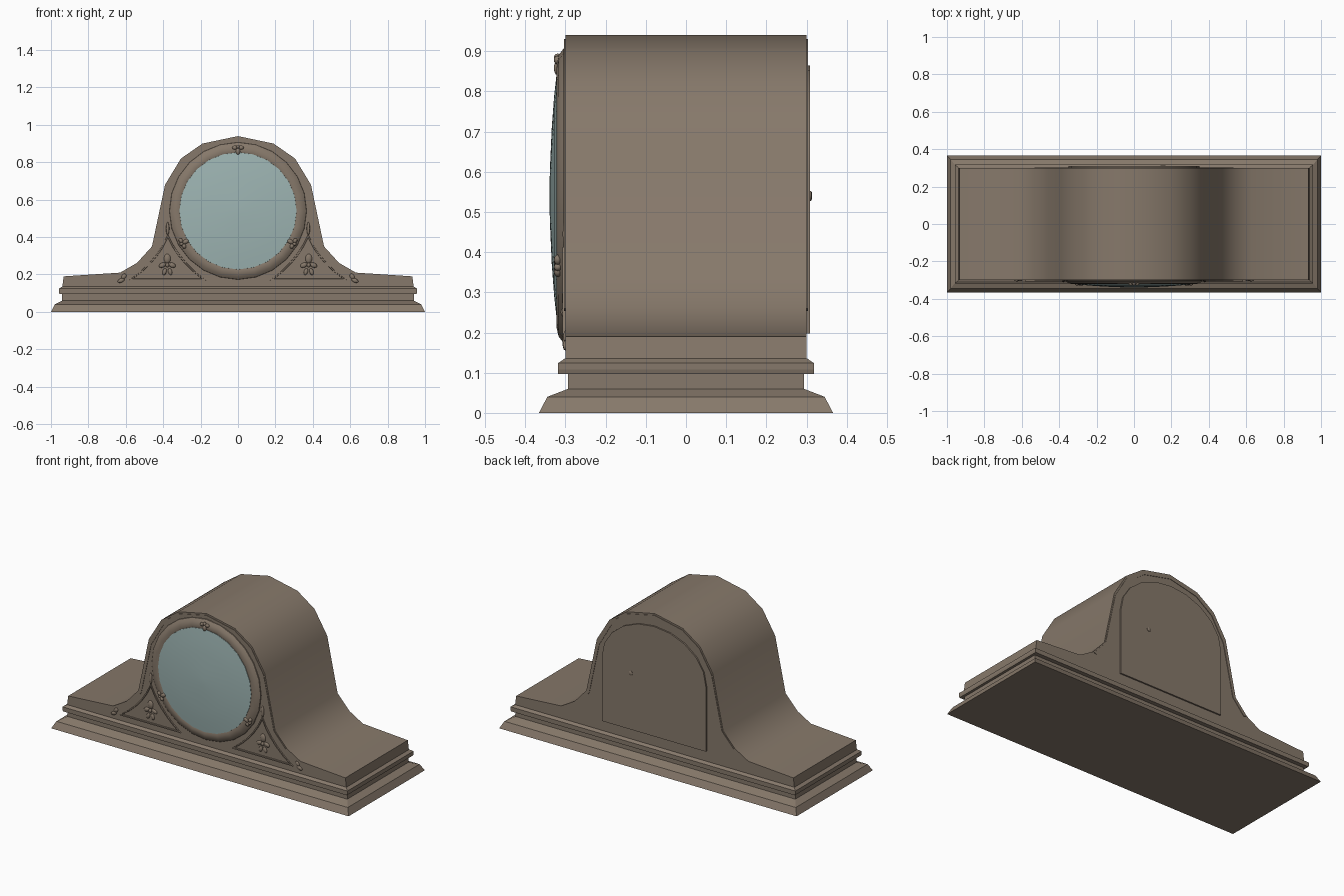
import bpy, bmesh, math
from mathutils import Vector

if "Cube" in bpy.data.objects:
    bpy.data.objects.remove(bpy.data.objects["Cube"])


def material(name, rgb):
    m = bpy.data.materials.new(name)
    m.diffuse_color = (*rgb, 1)
    m.use_nodes = True
    m.node_tree.nodes["Principled BSDF"].inputs["Base Color"].default_value = m.diffuse_color
    return m


WOOD = material("brown wood", (0.24, 0.19, 0.145))
GLASS = material("pale teal glass", (0.34, 0.46, 0.45))


def finish(bm, name, mat, angle=None):
    bmesh.ops.recalc_face_normals(bm, faces=bm.faces)
    me = bpy.data.meshes.new(name)
    bm.to_mesh(me)
    bm.free()
    me.materials.append(mat)
    ob = bpy.data.objects.new(name, me)
    bpy.context.collection.objects.link(ob)
    if angle:
        bpy.ops.object.select_all(action='DESELECT')
        ob.select_set(True)
        bpy.context.view_layer.objects.active = ob
        bpy.ops.object.shade_smooth_by_angle(angle=math.radians(angle))
    return ob


def loft(rings, name, mat, angle=None, caps=True, closed=False):
    """Skin a list of equal-length point rings."""
    bm = bmesh.new()
    vs = [[bm.verts.new(p) for p in r] for r in rings]
    pairs = list(zip(vs, vs[1:])) + ([(vs[-1], vs[0])] if closed else [])
    for a, b in pairs:
        for i in range(len(a)):
            j = (i + 1) % len(a)
            bm.faces.new((a[i], a[j], b[j], b[i]))
    if caps and not closed:
        bm.faces.new(vs[0])
        bm.faces.new(vs[-1])
    return finish(bm, name, mat, angle)


def prism(outline, y0, y1, name):
    return loft([[(x, y, z) for x, z in outline] for y in (y0, y1)], name, WOOD, 35)


def lathe(profile, name, mat, n=24, cx=0, cz=0.54, angle=40):
    rings = [[(cx + r * math.cos(math.tau * k / n), y, cz + r * math.sin(math.tau * k / n))
              for k in range(n)] for r, y in profile]
    return loft(rings, name, mat, angle)


def blobs(items, name):
    """Flattened carved lobes: (x, z, half width, half height, tilt)."""
    bm = bmesh.new()
    for x, z, w, h, tilt, y, d in items:
        made = bmesh.ops.create_uvsphere(bm, u_segments=8, v_segments=6, radius=1)
        c, s = math.cos(tilt), math.sin(tilt)
        for v in made["verts"]:
            a, b = v.co.x * w, v.co.z * h
            v.co = Vector((x + a * c - b * s, y + v.co.y * d, z + a * s + b * c))
    return finish(bm, name, WOOD, 60)


# stepped plinth with flared foot and waist moulding
steps = [(1, .366, 0), (.98, .345, .04), (.94, .293, .06), (.94, .293, .097),
         (.955, .318, .097), (.958, .318, .108), (.958, .318, .124), (.94, .302, .135)]
loft([[(sx * hx, sy * hy, z) for sx, sy in ((-1, -1), (1, -1), (1, 1), (-1, 1))]
      for hx, hy, z in steps], "plinth", WOOD)

# hump-backed case
half = [(.94, .13), (.932, .19), (.63, .21), (.54, .262), (.46, .35),
        (.39, .68), (.305, .82), (.19, .90)]
case = half + [(0, .94)] + [(-x, z) for x, z in reversed(half)]
prism(case, -.30, .30, "case")

# raised edge bead following the hump on both faces
hump = case[3:-3]
inner = [(x * .955, z - (.028 if z > .6 else .008)) for x, z in hump]
outer = [(x * .985, z - (.01 if z > .6 else .002)) for x, z in hump]
for label, y0, y1 in (("front", -.29, -.303), ("back", .29, .303)):
    prism(outer + inner[::-1], y0, y1, label + "_edge_bead")

# bezel and domed glass
lathe([(.368, -.295), (.366, -.305), (.35, -.317), (.328, -.322), (.312, -.319),
       (.30, -.314)], "bezel", WOOD)
lathe([(.314, -.315), (.313, -.321), (.25, -.328), (.17, -.334), (.08, -.338),
       (.02, -.34)], "dial_glass", GLASS)

# three carved clips on the bezel
for name, x, z in (("top_clip", 0, .87), ("left_clip", -.29, .37), ("right_clip", .29, .37)):
    t = math.atan2(z - .54, x) - math.pi / 2
    lobes = []
    for u, v, w, h in ((0, -.012, .013, .018), (-.017, .008, .014, .011),
                       (.017, .008, .014, .011), (0, .014, .01, .01)):
        c, s = math.cos(t), math.sin(t)
        lobes.append((x + u * c - v * s, z + u * s + v * c, w, h, t, -.319, .01))
    blobs(lobes, name)


# concave triangular spandrel frames with carved trefoils and scrolls
def bowed(corners, bend, n=5):
    mid = sum((Vector(c) for c in corners), Vector((0, 0))) / 3
    pts = []
    for i in range(3):
        a, b = Vector(corners[i]), Vector(corners[(i + 1) % 3])
        m = (a + b) / 2
        m += (mid - m) * bend[i]
        for k in range(n):
            t = k / n
            pts.append(a * (1 - t) ** 2 + m * 2 * t * (1 - t) + b * t * t)
    return pts, mid


for side, s in (("left", -1), ("right", 1)):
    pts, mid = bowed([(.17 * s, .168), (.585 * s, .168), (.375 * s, .415)], (0, .45, .4))
    rings = []
    for f, y in ((1, -.297), (.985, -.307), (.90, -.307), (.88, -.297)):
        rings.append([(mid.x + (p.x - mid.x) * f, y, mid.y + (p.y - mid.y) * f) for p in pts])
    loft(rings, side + "_spandrel_frame", WOOD, closed=True)
    x = .378 * s
    blobs([(x, .285, .018, .026, 0, -.3, .009),
           (x - .026, .25, .02, .013, .4, -.3, .008), (x + .026, .25, .02, .013, -.4, -.3, .008),
           (x - .015, .215, .011, .019, -.3, -.3, .007), (x + .015, .215, .011, .019, .3, -.3, .007),
           (x, .25, .01, .012, 0, -.303, .009)], side + "_trefoil")
    # leaf at the spandrel peak and small scroll at the foot
    blobs([(.376 * s, .445, .009, .035, 0, -.3, .007),
           (.625 * s, .168, .02, .011, -.4 * s, -.3, .007),
           (.61 * s, .19, .012, .016, .6 * s, -.3, .006)], side + "_leaf_scroll")

# arched back door with a small knob
arch = [(.35 * math.cos(math.pi * k / 10), .59 + .275 * math.sin(math.pi * k / 10))
        for k in range(11)]
prism([(.35, .197)] + arch + [(-.35, .197)], .295, .309, "back_door")
lathe([(.013, .305), (.013, .311), (.008, .314)], "door_knob", WOOD, n=10, cx=.155)
